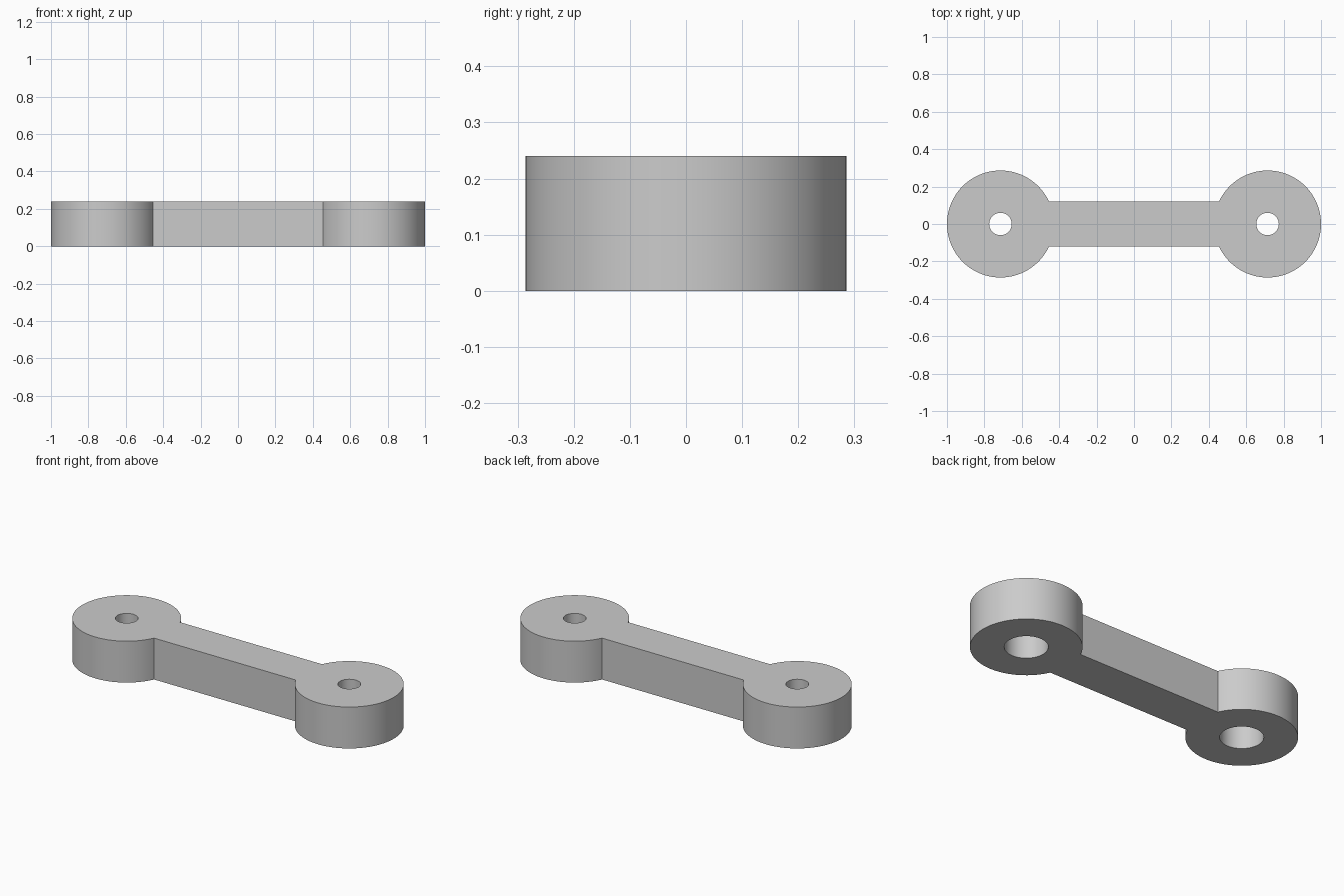
import bpy
import math
from mathutils import Matrix
import bmesh

cube = bpy.data.objects.get("Cube")
if cube:
    bpy.data.objects.remove(cube, do_unlink=True)

HEIGHT = 0.24
BOSS_X, BOSS_R = 0.714, 0.286
HOLE_R, BORE_R, BORE_DEPTH = 0.06, 0.112, 0.155
BAR_WIDTH, BAR_LENGTH = 0.24, 1.04
SEGMENTS = 96

grey = bpy.data.materials.new("plain grey")
grey.use_nodes = True
colour = (0.6, 0.6, 0.6, 1.0)
grey.diffuse_color = colour
grey.node_tree.nodes["Principled BSDF"].inputs["Base Color"].default_value = colour


def add_object(name, bm):
    bmesh.ops.recalc_face_normals(bm, faces=bm.faces)
    mesh = bpy.data.meshes.new(name)
    bm.to_mesh(mesh)
    bm.free()
    mesh.materials.append(grey)
    obj = bpy.data.objects.new(name, mesh)
    bpy.context.collection.objects.link(obj)
    return obj


def make_boss(name, x):
    """Round end with a stepped hole, revolved from its half section."""
    profile = [(BOSS_R, 0), (BOSS_R, HEIGHT), (HOLE_R, HEIGHT),
               (HOLE_R, BORE_DEPTH), (BORE_R, BORE_DEPTH), (BORE_R, 0)]
    bm = bmesh.new()
    verts = [bm.verts.new((r, 0, z)) for r, z in profile]
    edges = [bm.edges.new((a, b)) for a, b in zip(verts, verts[1:] + verts[:1])]
    bmesh.ops.spin(bm, geom=verts + edges, cent=(0, 0, 0), axis=(0, 0, 1),
                   angle=math.tau, steps=SEGMENTS, use_duplicate=False)
    bmesh.ops.remove_doubles(bm, verts=bm.verts, dist=0.0001)
    bmesh.ops.translate(bm, verts=bm.verts, vec=(x, 0, 0))
    return add_object(name, bm)


# Straight bar, its ends buried in the solid rims of the bosses
bm = bmesh.new()
bmesh.ops.create_cube(bm, size=1, matrix=Matrix.Translation((0, 0, HEIGHT / 2))
                      @ Matrix.Diagonal((BAR_LENGTH, BAR_WIDTH, HEIGHT, 1)))
link_arm = add_object("link_arm", bm)
bpy.ops.object.select_all(action="DESELECT")
link_arm.select_set(True)
bpy.context.view_layer.objects.active = link_arm

# Weld a boss onto each end
for name, side in (("left_boss", 1), ("right_boss", -1)):
    boss = make_boss(name, side * BOSS_X)
    weld = link_arm.modifiers.new(name, "BOOLEAN")
    weld.operation = "UNION"
    weld.solver = "EXACT"
    weld.object = boss
    bpy.ops.object.modifier_apply(modifier=weld.name)
    bpy.data.objects.remove(boss, do_unlink=True)

bpy.ops.object.shade_smooth_by_angle(angle=math.radians(30))
